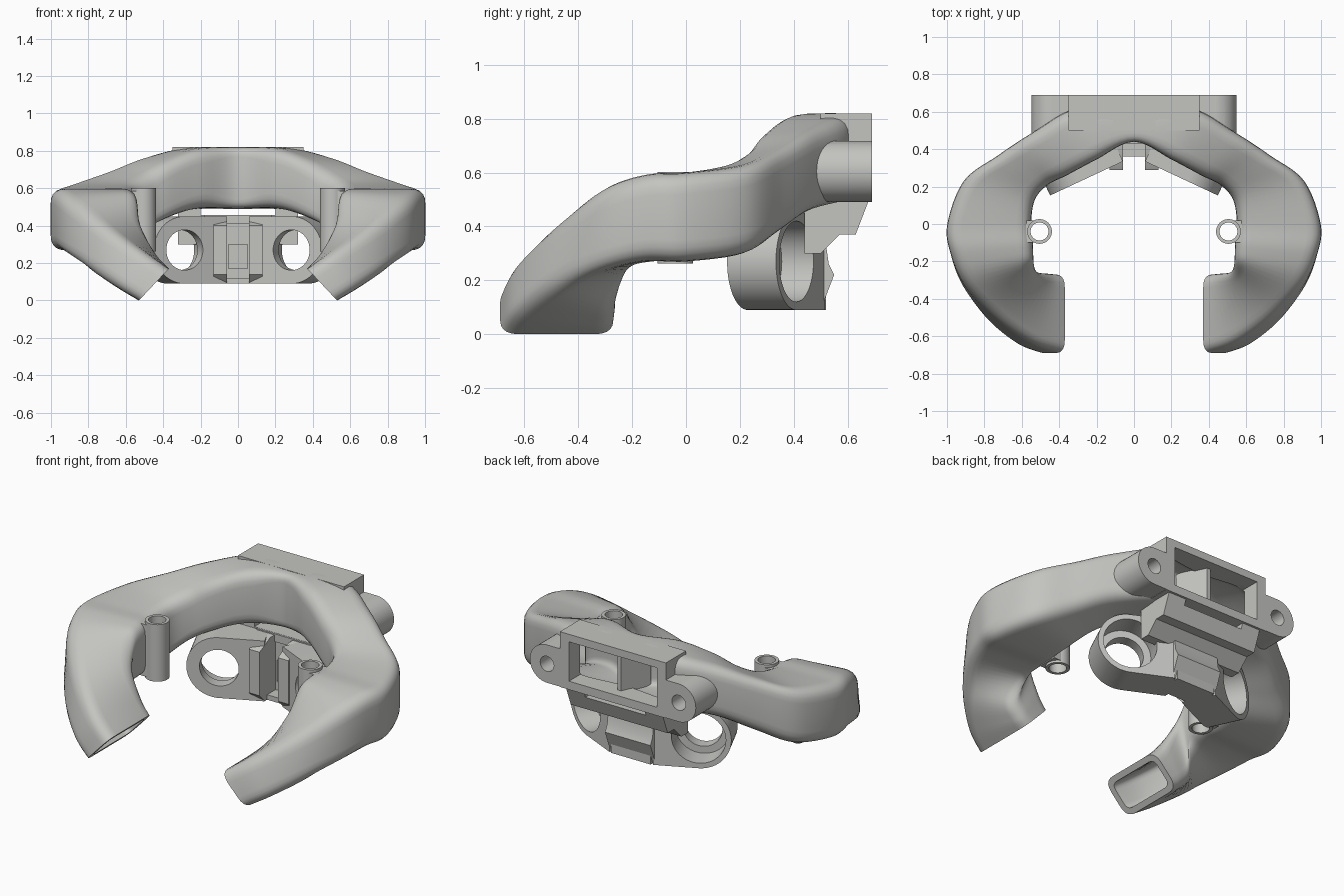
import bpy, bmesh, math
from mathutils import Vector as V

if "Cube" in bpy.data.objects:
    bpy.data.objects.remove(bpy.data.objects["Cube"])

GREY = (0.55, 0.55, 0.53, 1)
mat = bpy.data.materials.new("warm grey plastic")
mat.use_nodes = True
mat.diffuse_color = GREY
mat.node_tree.nodes["Principled BSDF"].inputs["Base Color"].default_value = GREY
X, Y, Z = V((1, 0, 0)), V((0, 1, 0)), V((0, 0, 1))


def loft(name, rings):
    """Closed solid skinned through matching rings of points."""
    bm = bmesh.new()
    rows = [[bm.verts.new(p) for p in r] for r in rings]
    n = len(rows[0])
    for a, b in zip(rows, rows[1:]):
        for i in range(n):
            j = (i + 1) % n
            bm.faces.new((a[i], a[j], b[j], b[i]))
    bm.faces.new(rows[0])
    bm.faces.new(rows[-1])
    bmesh.ops.recalc_face_normals(bm, faces=bm.faces)
    me = bpy.data.meshes.new(name)
    bm.to_mesh(me)
    bm.free()
    ob = bpy.data.objects.new(name, me)
    bpy.context.collection.objects.link(ob)
    me.materials.append(mat)
    return ob


def prism(name, pts, origin, u, v, depth):
    """Extrude a 2D outline lying in the u, v plane along the depth vector."""
    ring = [V(origin) + u * a + v * b for a, b in pts]
    return loft(name, [ring, [p + depth for p in ring]])


def box(name, x0, x1, y0, y1, z0, z1):
    return prism(name, [(x0, y0), (x1, y0), (x1, y1), (x0, y1)], (0, 0, z0), X, Y, Z * (z1 - z0))


def arc(r, start=0, end=360, n=40):
    steps = n if end - start == 360 else n + 1
    return [(r * math.cos(math.radians(start + (end - start) * i / n)),
             r * math.sin(math.radians(start + (end - start) * i / n))) for i in range(steps)]


def cut(targets, cutters):
    for ob in targets:
        for c in cutters:
            m = ob.modifiers.new("cut", 'BOOLEAN')
            m.operation, m.solver, m.object = 'DIFFERENCE', 'EXACT', c
        bpy.context.view_layer.update()
        ev = ob.evaluated_get(bpy.context.evaluated_depsgraph_get())
        me = bpy.data.meshes.new_from_object(ev)
        ob.modifiers.clear()
        ob.data = me
    for c in cutters:
        c.hide_render = True


def discard(cutters):
    for c in cutters:
        bpy.data.objects.remove(c)


# Duct sections: inner top, outer top, outer bottom, inner bottom
def upright(ix, iy, ox, oy, it, ot, ob, ib):
    return [V((ix, iy, it)), V((ox, oy, ot)), V((ox, oy, ob)), V((ix, iy, ib))]


def tilted(yi, yo, it, ot, ob, ib):
    return [V((x, y, z)) for (x, z), y in zip((it, ot, ob, ib), (yi, yo, yo, yi))]


half = [
    upright(0, .44, 0, .60, .818, .818, .492, .492),
    upright(.20, .345, .30, .62, .81, .818, .49, .49),
    upright(.36, .26, .54, .49, .74, .765, .46, .43),
    upright(.46, .21, .73, .365, .67, .695, .38, .37),
    upright(.53, .13, .91, .23, .625, .63, .30, .30),
    upright(.55, 0, .998, 0, .60, .60, .27, .27),
    upright(.54, -.12, .98, -.16, .595, .59, .27, .27),
    tilted(-.20, -.33, (.53, .56), (.90, .53), (.92, .23), (.56, .24)),
    tilted(-.255, -.51, (.50, .41), (.72, .40), (.80, .16), (.61, .10)),
    tilted(-.265, -.64, (.43, .25), (.52, .27), (.65, .07), (.57, .03)),
    tilted(-.27, -.69, (.37, .17), (.37, .17), (.53, 0), (.53, 0)),
]
full = [[V((-p.x, p.y, p.z)) for p in s] for s in half[:0:-1]] + half


def spline(secs, steps=6):
    out = []
    for i in range(len(secs) - 1):
        q = [secs[max(i - 1, 0)], secs[i], secs[i + 1], secs[min(i + 2, len(secs) - 1)]]
        for k in range(steps):
            t = k / steps
            out.append([b + (c - a) * t / 2 + (a * 2 - b * 5 + c * 4 - d) * t * t / 2
                        + (b * 3 - a - c * 3 + d) * t ** 3 / 2 for a, b, c, d in zip(*q)])
    return out + [secs[-1]]


def rounded(c, r, inset=0):
    if inset:
        c = [p + ((c[i - 1] - p).normalized() + (c[(i + 1) % 4] - p).normalized()) * inset
             for i, p in enumerate(c)]
    r = min(r, .3 * min((c[i] - c[i - 1]).length for i in range(4)))
    ring = []
    for i, p in enumerate(c):
        a = p + (c[i - 1] - p).normalized() * r
        b = p + (c[(i + 1) % 4] - p).normalized() * r
        ring += [a.lerp(p, k / 5).lerp(p.lerp(b, k / 5), k / 5) for k in range(6)]
    return ring


path = spline(full)
duct = loft("duct_arms", [rounded(s, .08) for s in path])
inner = [rounded(s, .04, .035) for s in path]
out = V((-.073, 0, -.068))
inner = [[p + V((-out.x, 0, out.z)) for p in inner[0]]] + inner + [[p + out for p in inner[-1]]]
cavity = loft("cavity_cutter", inner)
inlet = box("inlet_cutter", -.29, .29, .51, .8, .54, .775)

# Inlet flange, screw ears and bosses
flange = box("inlet_flange", -.35, .35, .5, .69, .49, .82)
ducted, cutters = [duct, flange], [cavity, inlet]
for s, side in ((1, "left"), (-1, "right")):
    ear = prism(side + "_screw_ear", arc(.113), (s * .435, .42, .605), X, Z, Y * .27)
    web = box(side + "_ear_web", *sorted((s * .3, s * .435)), .46, .69, .492, .718)
    boss = prism(side + "_boss", arc(.066), (s * .505, -.04, .262), X, Y, Z * .34)
    rib = box(side + "_boss_rib", *sorted((s * .515, s * .58)), -.1, .02, .275, .585)
    ducted += [ear, web, boss, rib]
    cutters += [prism("ear_hole", arc(.045), (s * .435, .55, .605), X, Z, Y * .2),
                prism("boss_hole", arc(.048), (s * .505, -.04, .2), X, Y, Z * .5)]
cut(ducted, cutters)
discard(cutters)

# Flow divider inside the inlet
prism("flow_divider", [(-.09, .46), (.09, .46), (.012, .63), (-.012, .63)],
      (0, 0, .51), X, Y, Z * .29)

# Angled ring holders under the duct
for s, side in ((1, "left"), (-1, "right")):
    u, n = V((s * .906, -.423, 0)), V((-s * .423, -.906, 0))
    rear = V((s * .37, .41, .27))
    outline = [(-.25, .18), (-.25, -.18)] + arc(.18, -90, 90)
    holder = prism(side + "_ring_holder", outline, rear, u, Z, n * .2)
    holes = [prism("through_hole", arc(.108), rear - n * .1, u, Z, n * .5),
             prism("counterbore", arc(.15), rear - n * .1, u, Z, n * .23)]
    cut([holder], holes)
    discard(holes)
    # Cheek of the centre pocket
    prism(side + "_pocket_cheek", [(.29, .14), (.29, .4), (.39, .45), (.5, .45), (.5, .09), (.34, .09)],
          (s * .06, 0, 0), Y, Z, X * s * .07)

# Centre pocket back with a recessed window
pocket = box("pocket_back", -.13, .13, .44, .52, .09, .455)
window = box("window_cutter", -.05, .05, .4, .47, .17, .34)
cut([pocket], [window])
discard([window])
box("pocket_floor", -.06, .06, .36, .5, .09, .12)
box("pocket_brow", -.18, .18, .43, .56, .41, .457)

# Rear spine and the neck that hangs it from the flange
prism("rear_spine", [(.46, .45), (.58, .45), (.57, .37), (.52, .33), (.53, .26), (.55, .22), (.5, .09), (.46, .09)],
      (-.15, 0, 0), Y, Z, X * .3)
neck = prism("neck", [(.44, .5), (.68, .5), (.63, .37), (.57, .37), (.5, .3), (.44, .3)],
             (-.32, 0, 0), Y, Z, X * .64)
slit = box("slit_cutter", -.2, .2, .3, .8, .458, .52)
cut([neck], [slit])
discard([slit])

# Smooth the curved faces, keep the edges crisp
for ob in bpy.context.collection.objects:
    if ob.type == 'MESH' and mat.name in ob.data.materials:
        bpy.ops.object.select_all(action='DESELECT')
        ob.select_set(True)
        bpy.context.view_layer.objects.active = ob
        bpy.ops.object.shade_smooth_by_angle(angle=math.radians(35))
